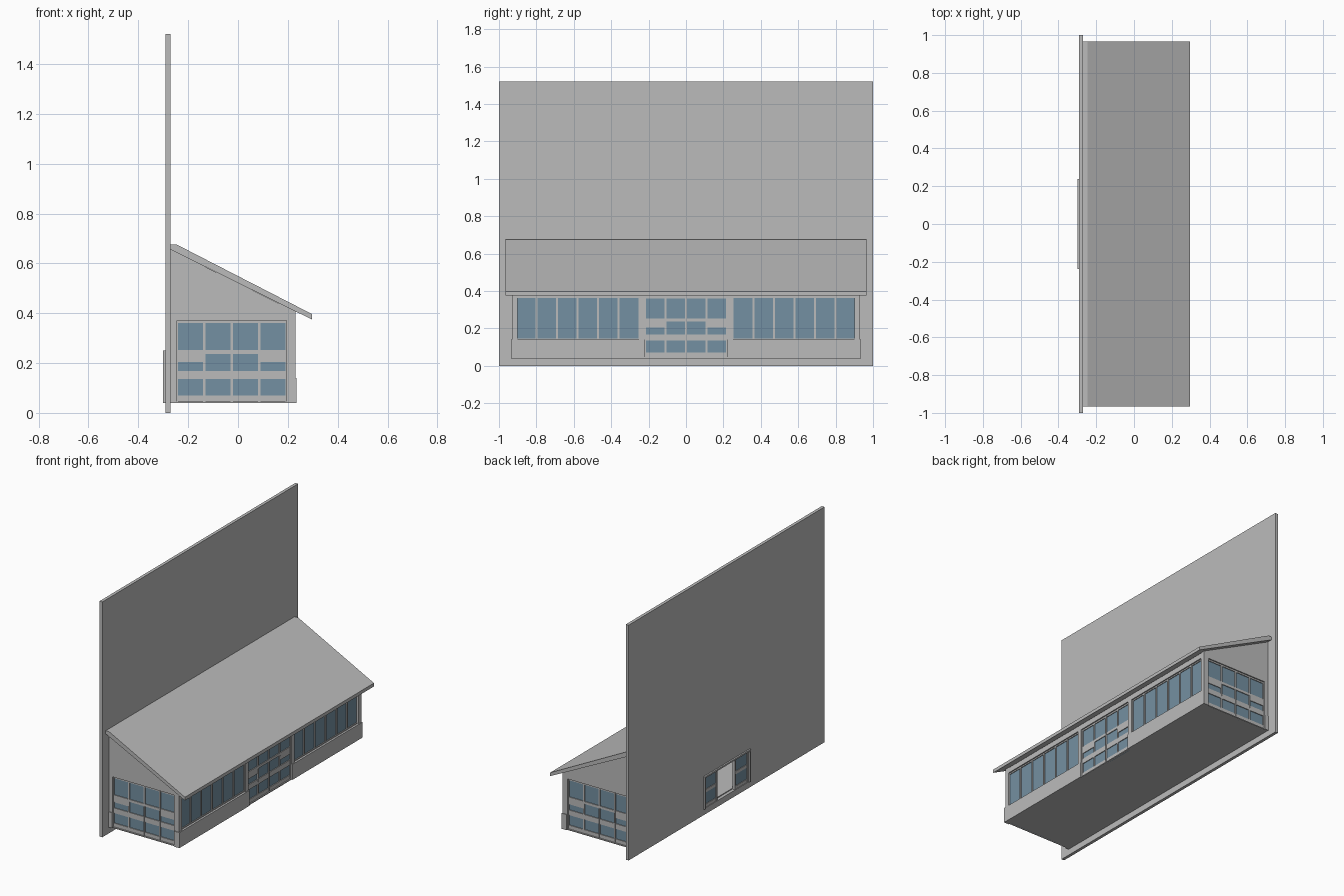
import bpy, bmesh, math
from mathutils import Matrix, Vector

if "Cube" in bpy.data.objects:
    bpy.data.objects.remove(bpy.data.objects["Cube"])


def material(name, colour):
    m = bpy.data.materials.new(name)
    m.use_nodes = True
    m.diffuse_color = colour
    bsdf = m.node_tree.nodes["Principled BSDF"]
    bsdf.inputs["Base Color"].default_value = colour
    return m


GREY = material("light grey", (0.5, 0.5, 0.5, 1))
GLASS = material("blue glass", (0.175, 0.28, 0.36, 1))


def finish(name, bm, mat, place=None):
    bmesh.ops.recalc_face_normals(bm, faces=bm.faces)
    mesh = bpy.data.meshes.new(name)
    bm.to_mesh(mesh)
    bm.free()
    mesh.materials.append(mat)
    ob = bpy.data.objects.new(name, mesh)
    bpy.context.collection.objects.link(ob)
    if place:
        x, y, turn = place
        ob.location = (x, y, 0)
        ob.rotation_euler.z = math.radians(turn)
    return ob


def boxes(name, spans, mat=GREY, place=None):
    """Join boxes, each given as x, y and z ranges."""
    bm = bmesh.new()
    for span in spans:
        mid = Vector([(a + b) / 2 for a, b in span])
        size = [abs(b - a) for a, b in span]
        bmesh.ops.create_cube(bm, size=1, matrix=Matrix.Translation(mid) @ Matrix.Diagonal((*size, 1)))
    return finish(name, bm, mat, place)


def prism(name, points, axis, start, end, mat=GREY):
    """Extrude a flat outline along x or y."""
    bm = bmesh.new()
    make = (lambda a, b: (start, a, b)) if axis == "x" else (lambda a, b: (a, start, b))
    face = bm.faces.new([bm.verts.new(make(a, b)) for a, b in points])
    ext = bmesh.ops.extrude_face_region(bm, geom=[face])
    shift = (end - start, 0, 0) if axis == "x" else (0, end - start, 0)
    verts = [v for v in ext["geom"] if isinstance(v, bmesh.types.BMVert)]
    bmesh.ops.translate(bm, verts=verts, vec=shift)
    return finish(name, bm, mat)


BASE, SILL, HEAD = 0.04, 0.14, 0.37
BAR = (-0.008, 0.008)


def glazing(name, half, columns, low, rails, place):
    """Glass sheet with mullions; rails are (from u, to u, low z, high z)."""
    step = 2 * half / columns
    bars = []
    for i in range(columns + 1):
        u = -half + i * step
        bars.append(((max(-half, u - 0.005), min(half, u + 0.005)), BAR, (low, HEAD)))
    bars += [((a, b), (-0.007, 0.007), (c, d)) for a, b, c, d in rails]
    boxes(name + "_frame", bars, GREY, place)
    boxes(name + "_glass", [((-half, half), (-0.002, 0.002), (low, HEAD))], GLASS, place)


def door_screen(name, place):
    w, inner = 0.22, 0.11
    rails = [(-w, w, BASE, 0.07), (-w, w, 0.135, 0.168), (-w, w, 0.236, 0.252),
             (-w, w, 0.36, HEAD), (-w, -inner, 0.205, 0.24), (inner, w, 0.205, 0.24)]
    glazing(name, w, 4, BASE, rails, place)
    # meeting stiles and pull handles of the sliding leaves
    boxes(name + "_handles", [((u - 0.002, u + 0.002), (-0.01, 0.01), (z, 0.235))
                              for u, z in ((0, BASE), (-inner, 0.15), (inner, 0.15))], GREY, place)


# Tall rear wall with a doorway
D = 0.225
prism("tall_wall", [(-1, BASE), (-D, BASE), (-D, 0.245), (D, 0.245), (D, BASE), (1, BASE),
                    (1, 1.52), (-1, 1.52)], "x", -0.29, -0.27)
boxes("tall_wall_foot", [((-0.29, -0.27), (-1, 1), (0, BASE))])

# Doorway surround and two opened sliding leaves
surround = [((-0.3, -0.27), (-0.235, 0.235), (0.24, 0.25))]
leaf_bars, leaf_glass = [], []
for s in (-1, 1):
    surround.append(((-0.3, -0.27), (s * D, s * 0.237), (BASE, 0.25)))
    for a, b in ((0.088, 0.1), (0.215, D)):
        leaf_bars.append(((-0.288, -0.272), (s * a, s * b), (BASE, 0.24)))
    for a, b in ((BASE, 0.06), (0.135, 0.155), (0.23, 0.24)):
        leaf_bars.append(((-0.286, -0.274), (s * 0.09, s * D), (a, b)))
    leaf_glass.append(((-0.282, -0.278), (s * 0.09, s * D), (BASE, 0.24)))
boxes("doorway_surround", surround)
boxes("doorway_leaf_frames", leaf_bars)
boxes("doorway_leaf_glass", leaf_glass, GLASS)

# Floor and lean-to roof
boxes("floor", [((-0.27, 0.229), (-0.929, 0.929), (BASE, 0.046))])
prism("roof", [(-0.27, 0.655), (-0.27, 0.675), (-0.245, 0.675), (0.296, 0.397), (0.296, 0.375)],
      "y", -0.965, 0.965)

# Gable end walls, corner plinths and glazed screens
gable = [(-0.27, BASE), (-0.245, BASE), (-0.245, HEAD), (0.195, HEAD), (0.195, BASE),
         (0.23, BASE), (0.23, 0.407), (-0.27, 0.655)]
for s, end in ((-1, "front"), (1, "back")):
    prism(end + "_gable_wall", gable, "y", s * 0.93, s * 0.9)
    boxes(end + "_corner_plinths", [(x, (s * 0.9, s * 0.935), (BASE, SILL))
                                    for x in ((-0.27, -0.245), (0.199, 0.235))])
    door_screen(end + "_screen", (-0.025, s * 0.915, 0 if s < 0 else 180))

# Long side wall: upper wall notched for two windows and a door
outline = [(-0.93, SILL)]
for a, b in ((-0.91, -0.25), (-0.22, 0.22), (0.25, 0.91)):
    outline += [(a, SILL), (a, HEAD), (b, HEAD), (b, SILL)]
outline += [(0.93, SILL), (0.93, 0.405), (-0.93, 0.405)]
prism("side_wall", outline, "x", 0.2, 0.23)
boxes("side_plinth", [((0.2, 0.235), (s * 0.22, s * 0.935), (BASE, SILL)) for s in (-1, 1)])
door_screen("side_screen", (0.215, 0, 90))

# Six-pane side windows
for s, end in ((-1, "front"), (1, "back")):
    h = 0.33
    glazing(end + "_side_window", h, 6, SILL,
            [(-h, h, SILL, 0.147), (-h, h, 0.362, HEAD)], (0.215, s * 0.58, 90))
